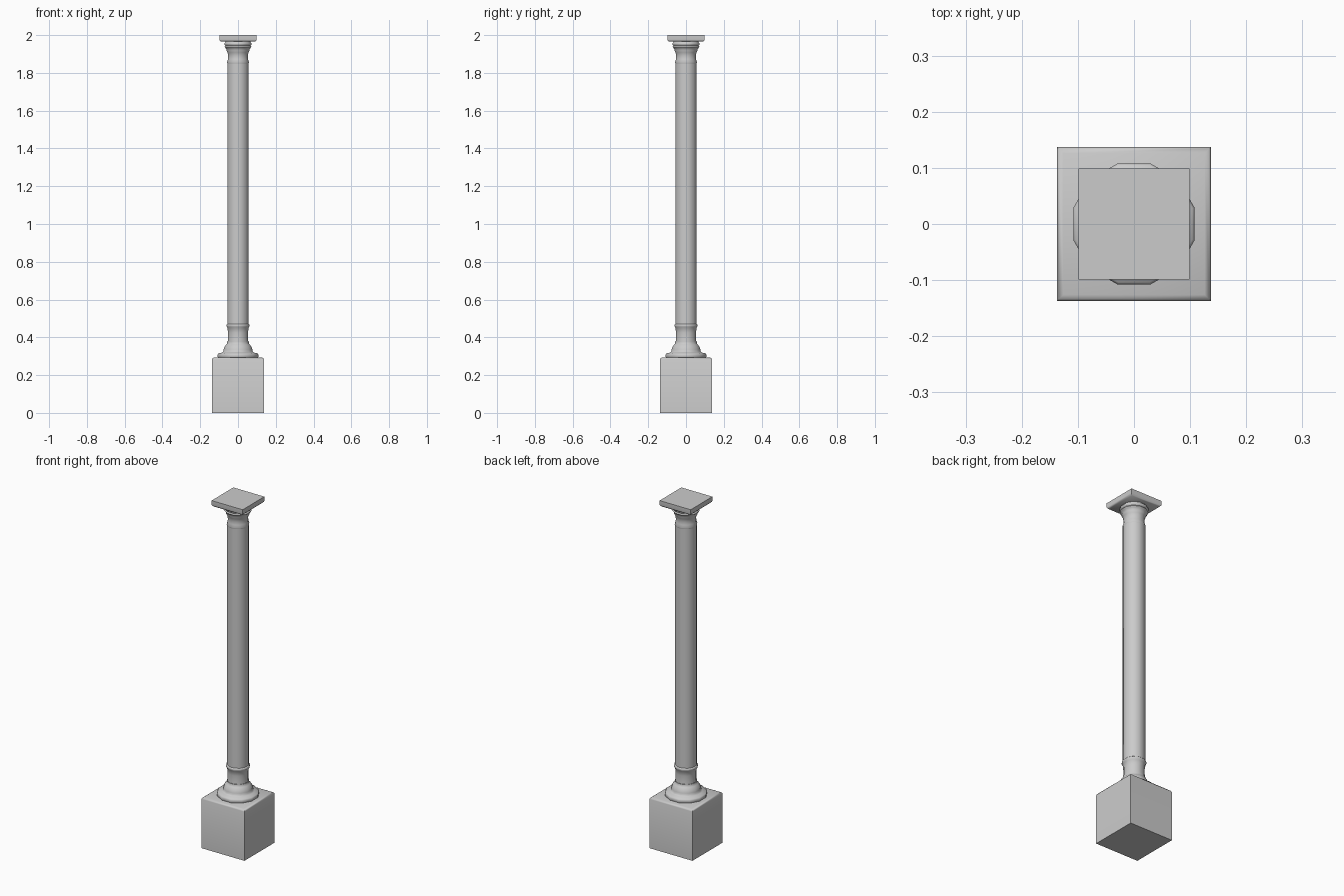
import bpy, bmesh, math

if "Cube" in bpy.data.objects:
    bpy.data.objects.remove(bpy.data.objects["Cube"])

SIDES = 12
FLAT = math.cos(math.pi / SIDES)   # a flat side faces each axis


def finish(name, bm, angle):
    bmesh.ops.recalc_face_normals(bm, faces=bm.faces)
    me = bpy.data.meshes.new(name)
    bm.to_mesh(me)
    bm.free()
    ob = bpy.data.objects.new(name, me)
    bpy.context.collection.objects.link(ob)
    bpy.ops.object.select_all(action='DESELECT')
    ob.select_set(True)
    bpy.context.view_layer.objects.active = ob
    bpy.ops.object.shade_smooth_by_angle(angle=math.radians(angle))
    return ob


def stack(name, profile, sides, angle):
    """Stack of polygon rings; each profile entry is (half width, z)."""
    bm = bmesh.new()
    rings = []
    for half, z in profile:
        r = half / math.cos(math.pi / sides)
        rings.append([bm.verts.new((r * math.cos((i + 0.5) * math.tau / sides),
                                    r * math.sin((i + 0.5) * math.tau / sides), z))
                      for i in range(sides)])
    for a, b in zip(rings, rings[1:]):
        for i in range(sides):
            j = (i + 1) % sides
            bm.faces.new((a[i], a[j], b[j], b[i]))
    bm.faces.new(rings[0])
    bm.faces.new(rings[-1])
    return finish(name, bm, angle)


# square plinth with eased top edge
stack("plinth", [(.137, 0), (.137, .283), (.134, .29), (.126, .294)], 4, 50)

# moulded foot of the column
stack("base_moulding", [(.104, .29), (.108, .297), (.108, .309), (.104, .315),
                        (.084, .319), (.077, .326), (.076, .336), (.071, .35),
                        (.062, .363), (.057, .368), (.057, .378)], SIDES, 50)

# neck and collar under the shaft
stack("lower_neck", [(.055, .372), (.053, .395), (.053, .425), (.056, .452),
                     (.061, .458), (.061, .467), (.057, .471)], SIDES, 50)

# long plain shaft
stack("shaft", [(.056, .465), (.056, 1.855)], SIDES, 50)

# flared neck and rings of the capital
stack("capital", [(.056, 1.85), (.058, 1.856), (.053, 1.872), (.052, 1.89),
                  (.055, 1.908), (.061, 1.918), (.061, 1.926), (.066, 1.931),
                  (.071, 1.938), (.066, 1.944), (.072, 1.95), (.072, 1.957),
                  (.066, 1.963), (.066, 1.97)], SIDES, 50)

# square slab on top
stack("abacus", [(.091, 1.965), (.098, 1.972), (.099, 1.976), (.099, 2.0)], 4, 50)
